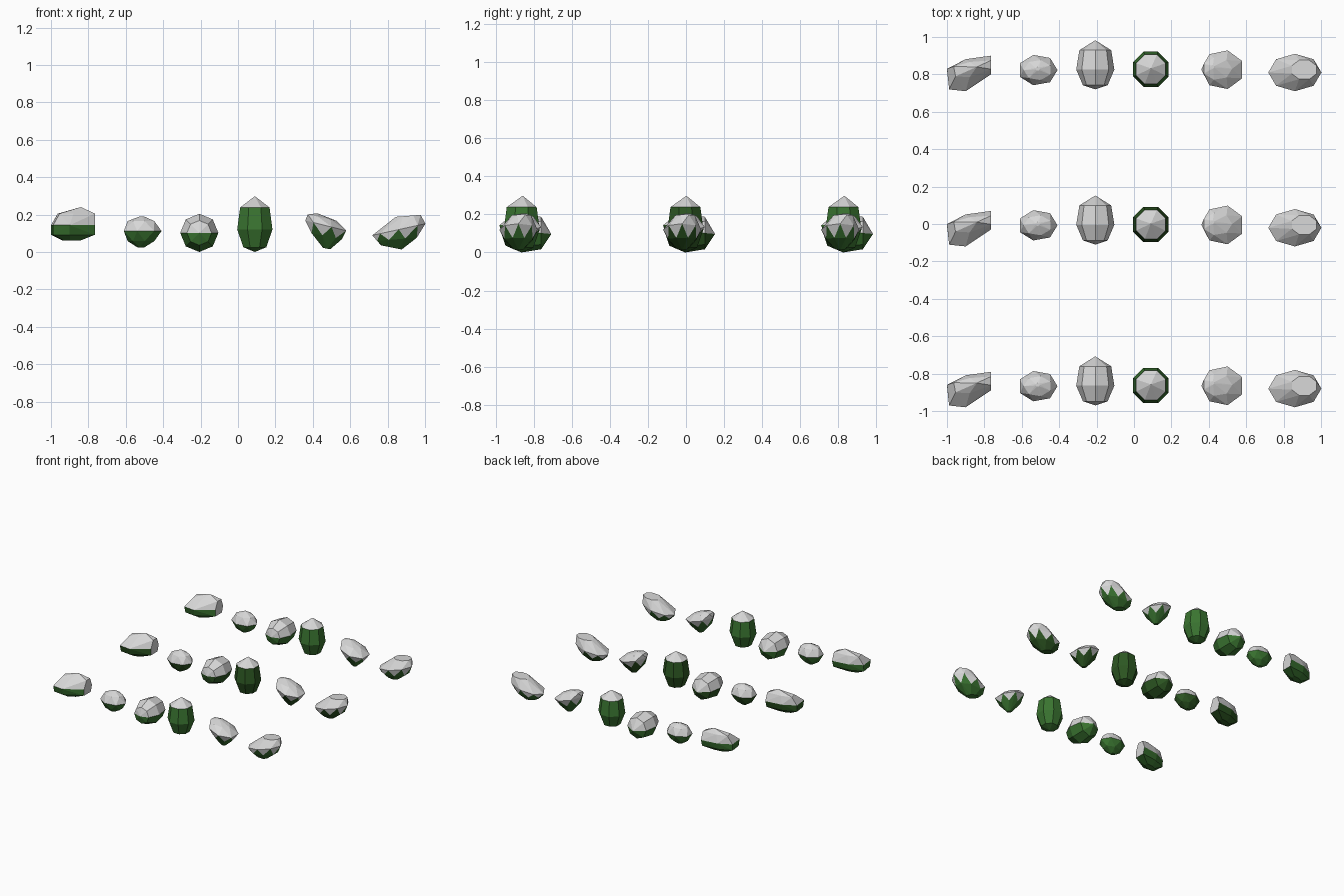
import bpy, bmesh, math
from mathutils import Matrix, Vector

if "Cube" in bpy.data.objects:
    bpy.data.objects.remove(bpy.data.objects["Cube"])


def material(name, rgb):
    m = bpy.data.materials.new(name)
    m.diffuse_color = (*rgb, 1)
    m.use_nodes = True
    m.node_tree.nodes["Principled BSDF"].inputs["Base Color"].default_value = m.diffuse_color
    return m


stone = material("pale grey stone", (0.68, 0.68, 0.68))
moss = material("moss green", (0.042, 0.175, 0.03))
dark_moss = material("dark moss green", (0.026, 0.095, 0.016))


def circle(sides):
    return [(math.cos(2 * math.pi * i / sides), math.sin(2 * math.pi * i / sides)) for i in range(sides)]


def turned(sides):
    # same circle turned by half a step
    return [(math.cos(2 * math.pi * (i + .5) / sides), math.sin(2 * math.pi * (i + .5) / sides)) for i in range(sides)]


SLAB = [(-1, .26), (-.15, .8), (1, 1), (1, -.05), (-.15, -1), (-.9, -.9)]

# rings: centre x, centre y, z, radius x, radius y, slope along x
slab = [(-.89, -.025, .06, .045, .03, 0), (-.8825, -.025, .092, .1175, .08, 0),
        (-.8825, -.025, .143, .1175, .095, 0), (-.864, .0, .205, .1, .045, 0),
        (-.84, .01, .24, 0, 0, 0)]
pebble = [(-.52, -.007, .025, .02, .015, 0), (-.515, -.007, .058, .075, .055, 0),
          (-.515, -.007, .112, .106, .083, 0), (-.515, -.007, .165, .075, .055, 0),
          (-.515, 0, .19, .012, .01, 0)]
bullet = [(0, 0, 0, 0, 0, 0), (0, 0, .025, .066, .066, 0), (0, 0, .12, .102, .102, 0),
          (0, 0, .238, .085, .085, 0), (0, .005, .298, 0, 0, 0)]
egg = [(.475, -.01, .018, .02, .015, -.2), (.47, -.008, .085, .085, .07, -.2),
       (.475, -.005, .14, .115, .106, -.25), (.445, 0, .185, .08, .06, -.22),
       (.42, .01, .205, .01, .01, 0)]
wedge = [(.82, -.02, .024, .055, .035, -.2), (.85, -.02, .068, .115, .08, .08),
         (.86, -.02, .12, .142, .1, .22), (.91, -.005, .193, .072, .055, .08)]

upright = Matrix.Translation((.09, -.003, 0))
lying = (Matrix.Translation((-.207, -.11, .102)) @ Matrix.Rotation(-math.pi / 2, 4, 'X')
         @ Matrix.Diagonal((1, 1, .88, 1)))
same = Matrix.Identity(4)

# name, rings, outlines used in turn, placement, moss height, moss slope, x of slope centre
STONES = [
    ("slab_stone", slab, (SLAB,), same, .14, 0, 0),
    ("pebble_stone", pebble, (circle(7), turned(7)), same, .1, 0, 0),
    ("lying_stone", bullet, (circle(8),), lying, .102, 0, 0),
    ("upright_stone", bullet, (turned(8),), upright, .245, 0, 0),
    ("egg_stone", egg, (turned(7), circle(7)), same, .115, -.2, .475),
    ("wedge_stone", wedge, (circle(8), turned(8)), same, .095, .12, .86),
]


def build(name, rings, outlines, place, height, slope, mid, row_y, green):
    bm = bmesh.new()
    for i, (cx, cy, z, rx, ry, tilt) in enumerate(rings):
        for u, v in outlines[i % len(outlines)]:
            bm.verts.new(place @ Vector((cx + rx * u, cy + ry * v, z + tilt * rx * u)))
    bmesh.ops.remove_doubles(bm, verts=bm.verts[:], dist=.0005)
    hull = bmesh.ops.convex_hull(bm, input=bm.verts[:])
    loose = {g for g in hull["geom_interior"] + hull["geom_unused"] if isinstance(g, bmesh.types.BMVert)}
    bmesh.ops.delete(bm, geom=list(loose), context='VERTS')
    bmesh.ops.dissolve_limit(bm, angle_limit=.03, verts=bm.verts[:], edges=bm.edges[:])
    bmesh.ops.recalc_face_normals(bm, faces=bm.faces[:])
    # bare stone above the moss line, moss below
    for f in bm.faces:
        c = f.calc_center_median()
        f.material_index = 0 if c.z > height + slope * (c.x - mid) else 1
    me = bpy.data.meshes.new(name)
    bm.to_mesh(me)
    bm.free()
    me.materials.append(stone)
    me.materials.append(green)
    ob = bpy.data.objects.new(name, me)
    ob.location.y = row_y
    bpy.context.collection.objects.link(ob)


# three rows of the six stones
for row, y, green in (("front", -.86, moss), ("middle", 0, dark_moss), ("back", .83, moss)):
    for s in STONES:
        build(f"{s[0]}_{row}", *s[1:], y, green)
